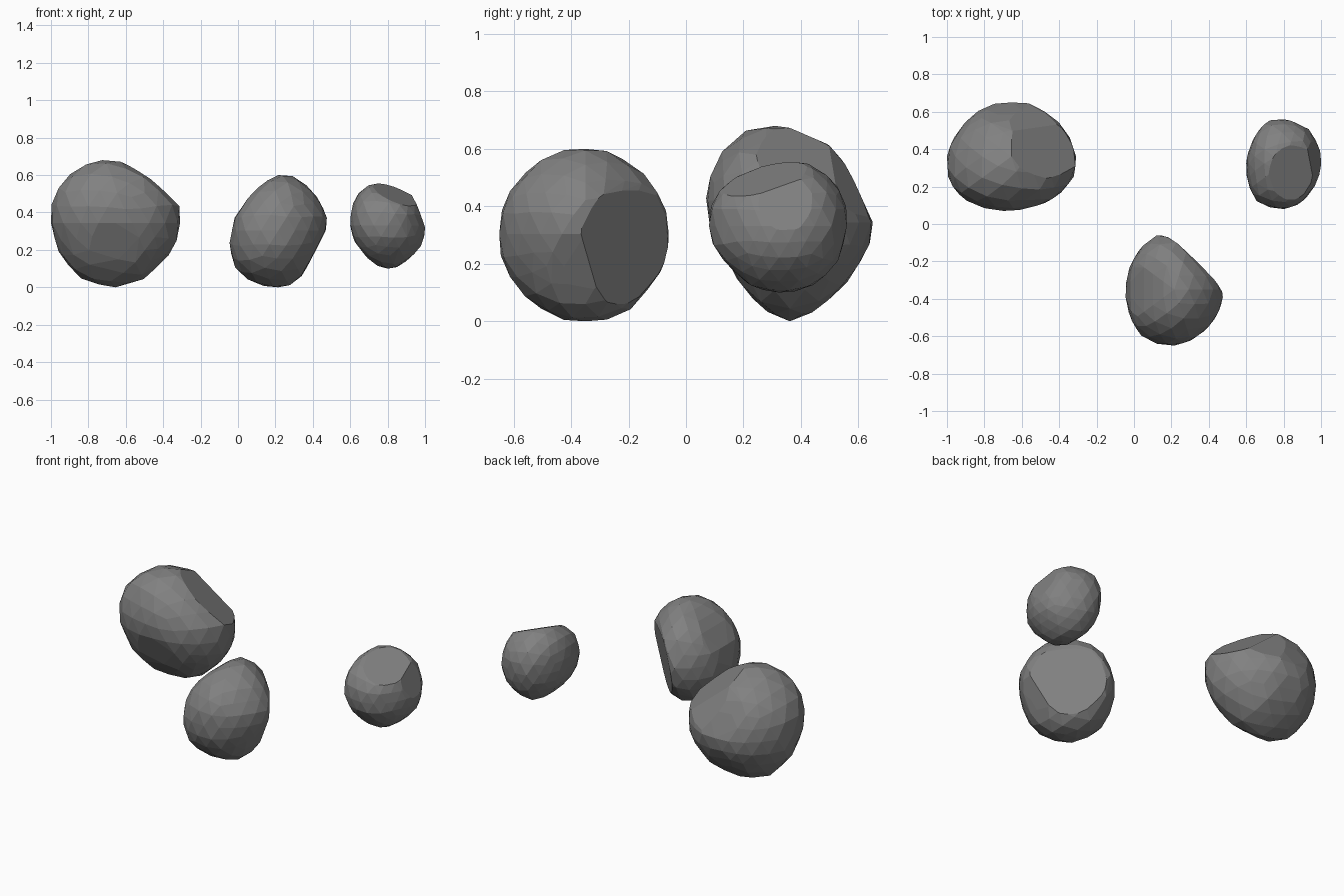
import bpy, bmesh
from mathutils import Vector

# Dark grey stone
stone = bpy.data.materials.new("dark_stone")
stone.diffuse_color = (.22, .22, .22, 1)


def gauge(poly, c, d):
    # How far direction d reaches relative to a convex outline seen from centre c
    best = 0.0
    for i, a in enumerate(poly):
        b = poly[(i + 1) % len(poly)]
        n = (b[1] - a[1], a[0] - b[0])
        h = n[0] * (a[0] - c[0]) + n[1] * (a[1] - c[1])
        if abs(h) > 1e-9:
            best = max(best, (n[0] * d[0] + n[1] * d[1]) / h)
    return best


def rock(name, lo, hi, front, side, top, cuts):
    lo, hi = Vector(lo), Vector(hi)
    c = (lo + hi) / 2
    bm = bmesh.new()
    bmesh.ops.create_icosphere(bm, subdivisions=3, radius=1)
    # Shape a ball by blending the three outlines
    for v in bm.verts:
        d = v.co.normalized()
        g = (gauge(front, (c.x, c.z), (d.x, d.z)),
             gauge(side, (c.y, c.z), (d.y, d.z)),
             gauge(top, (c.x, c.y), (d.x, d.y)))
        blend = (0.5 * sum(k * k for k in g)) ** 0.5
        v.co = c + d / max(blend, *g)
    # Chip off the flat faces
    for p, n in cuts:
        bmesh.ops.bisect_plane(bm, geom=bm.verts[:] + bm.edges[:] + bm.faces[:],
                               plane_co=p, plane_no=n, clear_outer=True)
    pts = [v.co.copy() for v in bm.verts]
    bm.free()
    # Fit to size and close with a convex skin
    a = [min(p[i] for p in pts) for i in range(3)]
    b = [max(p[i] for p in pts) for i in range(3)]
    bm = bmesh.new()
    for p in pts:
        bm.verts.new([lo[i] + (p[i] - a[i]) * (hi[i] - lo[i]) / (b[i] - a[i]) for i in range(3)])
    hull = bmesh.ops.convex_hull(bm, input=bm.verts[:])
    junk = [v for v in set(hull["geom_interior"]) | set(hull["geom_unused"])
            if isinstance(v, bmesh.types.BMVert)]
    bmesh.ops.delete(bm, geom=junk, context='VERTS')
    bmesh.ops.dissolve_limit(bm, angle_limit=0.05, verts=bm.verts[:], edges=bm.edges[:])
    bmesh.ops.recalc_face_normals(bm, faces=bm.faces[:])
    me = bpy.data.meshes.new(name)
    bm.to_mesh(me)
    bm.free()
    me.materials.append(stone)
    bpy.context.collection.objects.link(bpy.data.objects.new(name, me))


# Large rock, back left
rock("large_rock", (-1, .07, 0), (-.31, .65, .68),
     [(-1, .36), (-.98, .5), (-.9, .6), (-.82, .66), (-.7, .68), (-.62, .66), (-.46, .57),
      (-.32, .43), (-.31, .3), (-.36, .19), (-.5, .05), (-.67, 0), (-.85, .05), (-.95, .19)],
     [(.065, .45), (.09, .56), (.14, .65), (.21, .675), (.35, .665), (.5, .6), (.56, .52),
      (.65, .32), (.62, .24), (.55, .13), (.45, .04), (.35, 0), (.26, .05), (.18, .15), (.09, .33)],
     [(-1, .3), (-.98, .42), (-.88, .56), (-.78, .63), (-.67, .65), (-.55, .64), (-.42, .55),
      (-.36, .48), (-.31, .33), (-.33, .22), (-.45, .12), (-.65, .07), (-.83, .085), (-.95, .14), (-1, .22)],
     [((-.55, .52, .5), (.35, .75, .55)), ((-.46, .22, .57), (.6, .33, .78))])

# Middle rock, front
rock("middle_rock", (-.045, -.65, 0), (.475, -.06, .6),
     [(-.04, .22), (-.01, .37), (.08, .5), (.17, .57), (.24, .6), (.31, .58), (.4, .5), (.46, .4),
      (.475, .33), (.42, .22), (.35, .08), (.3, .02), (.2, 0), (.07, .015), (-.03, .08)],
     [(-.65, .3), (-.63, .42), (-.52, .555), (-.38, .6), (-.24, .575), (-.14, .5), (-.09, .44),
      (-.06, .29), (-.09, .19), (-.2, .04), (-.3, 0), (-.42, 0), (-.55, .07), (-.63, .19)],
     [(-.045, -.4), (-.03, -.25), (.03, -.14), (.14, -.06), (.22, -.1), (.32, -.19), (.43, -.3),
      (.475, -.38), (.45, -.47), (.38, -.56), (.28, -.63), (.17, -.65), (.03, -.61), (-.02, -.53)],
     [((.31, -.22, .32), (.69, .71, -.15)), ((.41, -.4, .2), (.87, 0, -.45))])

# Small rock, back right
rock("small_rock", (.6, .08, .1), (1, .56, .555),
     [(.6, .34), (.605, .44), (.64, .54), (.7, .555), (.82, .54), (.93, .49), (.97, .41),
      (1, .31), (.98, .23), (.92, .16), (.85, .11), (.77, .1), (.69, .16), (.62, .25)],
     [(.08, .38), (.1, .43), (.17, .49), (.29, .54), (.38, .555), (.46, .54), (.52, .48), (.555, .41),
      (.555, .32), (.52, .2), (.44, .12), (.33, .1), (.23, .12), (.14, .2), (.085, .28)],
     [(.6, .25), (.6, .34), (.64, .45), (.71, .55), (.82, .55), (.93, .5), (.99, .4), (1, .3),
      (.96, .2), (.9, .12), (.82, .08), (.7, .085), (.64, .1), (.61, .18)],
     [((.82, .25, .485), (.35, -.25, .9)), ((.96, .32, .4), (.92, .05, .36))])
